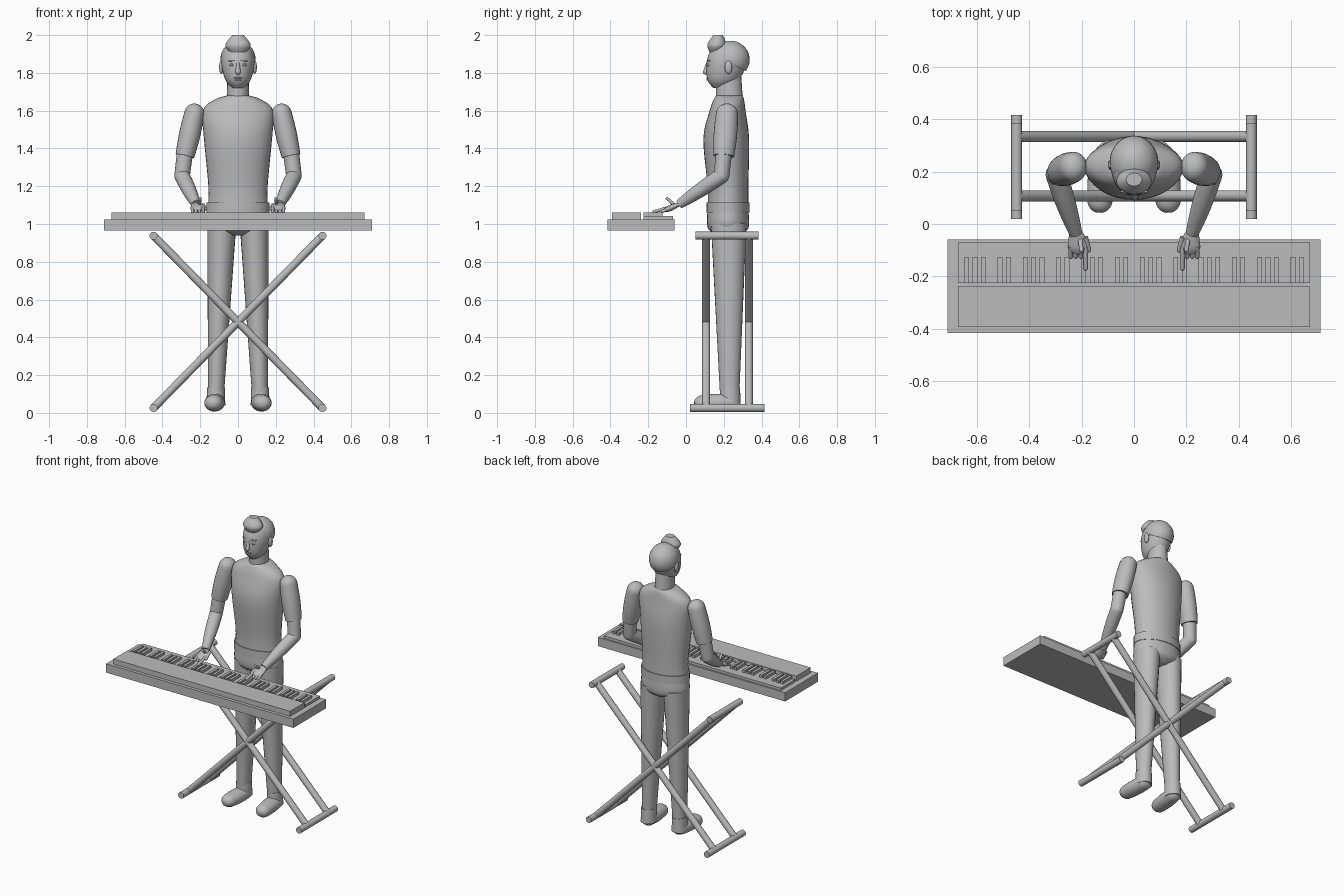
import bpy, bmesh
from math import pi, sin, cos, radians
from mathutils import Vector, Matrix

default_cube = bpy.data.objects.get("Cube")
if default_cube:
    bpy.data.objects.remove(default_cube, do_unlink=True)

shade = (.5, .5, .5, 1)
grey = bpy.data.materials.new("plain grey")
grey.use_nodes = True
grey.diffuse_color = shade
grey.node_tree.nodes["Principled BSDF"].inputs["Base Color"].default_value = shade


def add_object(name, mesh):
    obj = bpy.data.objects.new(name, mesh)
    bpy.context.collection.objects.link(obj)
    return obj


def finish(name, bm, smooth=True):
    bmesh.ops.recalc_face_normals(bm, faces=bm.faces)
    mesh = bpy.data.meshes.new(name)
    bm.to_mesh(mesh)
    bm.free()
    mesh.materials.append(grey)
    obj = add_object(name, mesh)
    if smooth:
        bpy.ops.object.select_all(action='DESELECT')
        bpy.context.view_layer.objects.active = obj
        obj.select_set(True)
        bpy.ops.object.shade_smooth_by_angle(angle=radians(45))


def add_block(bm, left, right, front, back, bottom, top):
    low, high = Vector((left, front, bottom)), Vector((right, back, top))
    place = Matrix.Translation((low + high) / 2)
    size = Matrix.Diagonal((*(high - low), 1))
    bmesh.ops.create_cube(bm, size=1, matrix=place @ size)


def slab(name, half_width, front, back, bottom, top):
    bm = bmesh.new()
    add_block(bm, -half_width, half_width, front, back, bottom, top)
    finish(name, bm, False)


def skin(name, rings, sides=32):
    """Join ellipses, each given by its centre and two half axes."""
    bm = bmesh.new()
    turns = [2 * pi * k / sides for k in range(sides)]
    loops = [[bm.verts.new(c + u * cos(a) + v * sin(a)) for a in turns]
             for c, u, v in rings]
    for lower, upper in zip(loops, loops[1:]):
        for k in range(sides):
            bm.faces.new((lower[k - 1], lower[k], upper[k], upper[k - 1]))
    bm.faces.new(loops[0])
    bm.faces.new(loops[-1])
    finish(name, bm)


def stack(name, *keys, steps=5):
    """Smooth upright form through key sections: y, z, half width, half depth."""
    keys = [Vector(k) for k in keys]
    padded = [keys[0], *keys, keys[-1]]
    sections = []
    for before, a, b, after in zip(padded, padded[1:], padded[2:], padded[3:]):
        for k in range(steps):
            t = k / steps
            ease = t * t * (3 - 2 * t)
            leave, arrive = (b - before) / 2, (after - a) / 2
            sections.append(a.lerp(b, ease) + leave * t * (1 - t) ** 2
                            - arrive * t * t * (1 - t))
    sections.append(keys[-1])
    skin(name, [(Vector((0, y, z)), Vector((w, 0, 0)), Vector((0, d, 0)))
                for y, z, w, d in sections])


def limb(name, start, end, r_start, r_end, swell=0, depth=1, round_start=False, round_end=False):
    """Tapered round bar, with optional swelling, flattening and domed ends."""
    start, end = Vector(start), Vector(end)
    along = (end - start).normalized()
    across = Vector((1, 0, 0))
    across = (across - along * along.x).normalized() if abs(along.x) < .99 else Vector((0, 1, 0))
    arcs = [pi / 2 * k / 6 for k in range(1, 6)]
    rings = []
    if round_start:
        rings += [(start - along * r_start * cos(a), r_start * sin(a)) for a in arcs]
    for k in range(9):
        t = k / 8
        radius = r_start + (r_end - r_start) * t + swell * sin(pi * t)
        rings.append((start.lerp(end, t), radius))
    if round_end:
        rings += [(end + along * r_end * cos(a), r_end * sin(a)) for a in reversed(arcs)]
    side = along.cross(across) * depth
    skin(name, [(c, across * r, side * r) for c, r in rings], 24)


def ball(name, centre, radii, cut_point=None, cut_normal=None):
    bm = bmesh.new()
    bmesh.ops.create_uvsphere(bm, u_segments=28, v_segments=18, radius=1)
    bm.transform(Matrix.Translation(centre) @ Matrix.Diagonal((*radii, 1)))
    if cut_point:
        bmesh.ops.bisect_plane(bm, geom=bm.verts[:] + bm.edges[:] + bm.faces[:],
                               plane_co=cut_point, plane_no=cut_normal, clear_inner=True)
        bmesh.ops.holes_fill(bm, edges=[e for e in bm.edges if e.is_boundary])
    finish(name, bm)


# Keyboard: case, control panel, white key bed and black keys
case_top, bed_top, key_top = 1.025, 1.042, 1.06
key_front, bed_half = -.225, .67
slab("keyboard_case", .71, -.415, -.06, .965, case_top)
slab("control_panel", bed_half, -.393, -.238, case_top, key_top)
slab("white_keys", bed_half, key_front, -.07, case_top, bed_top)
white_count = 42
black_keys = bmesh.new()
for i in range(1, white_count):
    if i % 7 not in (0, 4):
        x = bed_half * (2 * i / white_count - 1)
        add_block(black_keys, x - .009, x + .009, key_front, key_front + .1, bed_top, key_top)
finish("black_keys", black_keys, False)

# Crossed stand: two crossing frames joined by feet and top bars
reach, low, high, tube = .447, .026, .938, .021
for place, y in (("front", .107), ("back", .333)):
    limb(f"left_{place}_stand_leg", (reach, y, low), (-reach, y, high), tube, tube)
limb("left_stand_foot", (reach, .02, low), (reach, .415, low), tube, tube)
limb("left_stand_top_bar", (reach, .05, high), (reach, .385, high), tube, tube)

# Torso and neck
stack("shirt", (.222, 1.07, .16, .108), (.222, 1.2, .157, .108), (.213, 1.45, .18, .121),
      (.22, 1.6, .186, .095), (.227, 1.66, .12, .08), (.23, 1.68, .06, .07))
limb("shirt_hem", (0, .222, 1.06), (0, .222, 1.115), .167, .167, depth=.68)
stack("hips", (.225, .94, .05, .06), (.223, .98, .16, .108), (.222, 1.08, .16, .108))
limb("neck", (0, .23, 1.65), (0, .225, 1.78), .06, .056, depth=1.2)

# Head, hair and face
stack("head", (.185, 1.72, .03, .04), (.198, 1.765, .068, .085), (.217, 1.86, .088, .107),
      (.225, 1.93, .07, .085), (.23, 1.96, .02, .02))
ball("hair_cap", (0, .235, 1.87), (.093, .102, .1), (0, .335, 1.8), (0, .5, 1))
stack("quiff", (.16, 1.91, .045, .035), (.163, 1.95, .067, .05), (.17, 2, .03, .025))
limb("nose", (0, .117, 1.865), (0, .104, 1.805), .006, .014, round_end=True)
for name, z, width in (("upper_lip", 1.774, .024), ("lower_lip", 1.764, .018)):
    ball(name, (0, .12, z), (width, .012, .006))
ball("left_eye", (.031, .121, 1.842), (.013, .009, .008))
ball("left_pupil", (.031, .114, 1.842), (.005, .004, .005))
limb("left_brow", (.013, .115, 1.865), (.05, .125, 1.865), .004, .004)
ball("left_ear", (.088, .225, 1.83), (.012, .02, .036))

# Leg and shoe
limb("left_leg", (.086, .226, 1), (.116, .231, .1), .077, .042, depth=1.22)
limb("left_shoe_collar", (.117, .233, .04), (.117, .233, .135), .05, .047, depth=1.13)
limb("left_shoe", (.118, .235, .056), (.13, .09, .052), .05, .048, swell=.004, depth=.88,
     round_start=True, round_end=True)

# Arm, from sleeve to wrist
elbow = (.296, .188, 1.255)
wrist = (.222, -.035, 1.105)
limb("left_sleeve", (.231, .217, 1.585), (.281, .2, 1.36), .053, .05, swell=.005, depth=1.1,
     round_start=True)
limb("left_upper_arm", (.278, .203, 1.4), elbow, .043, .041, round_end=True)
limb("left_forearm", elbow, wrist, .041, .025, swell=.005, round_start=True)

# Hand, with the first finger pressing a key
limb("left_palm", wrist, (.212, -.08, 1.086), .026, .042, depth=.4,
     round_start=True, round_end=True)
for i, finger in enumerate(("first", "second", "third", "little")):
    x = .184 + .019 * i
    tip = -.125 if i else -.17
    limb(f"left_{finger}_finger", (x, -.085, 1.088), (x, tip, 1.065), .01, .008, round_end=True)
limb("left_thumb", (.186, -.05, 1.1), (.172, -.1, 1.08), .011, .009, round_end=True)
limb("left_raised_finger", (.205, -.06, 1.1), (.2, -.1, 1.135), .009, .008, round_end=True)

# Mirror every left part to the right
for obj in [o for o in bpy.data.objects if o.name.startswith("left_")]:
    name = obj.name.replace("left_", "right_")
    mesh = obj.data.copy()
    mesh.name = name
    mesh.transform(Matrix.Diagonal((-1, 1, 1, 1)))
    mesh.flip_normals()
    add_object(name, mesh)
